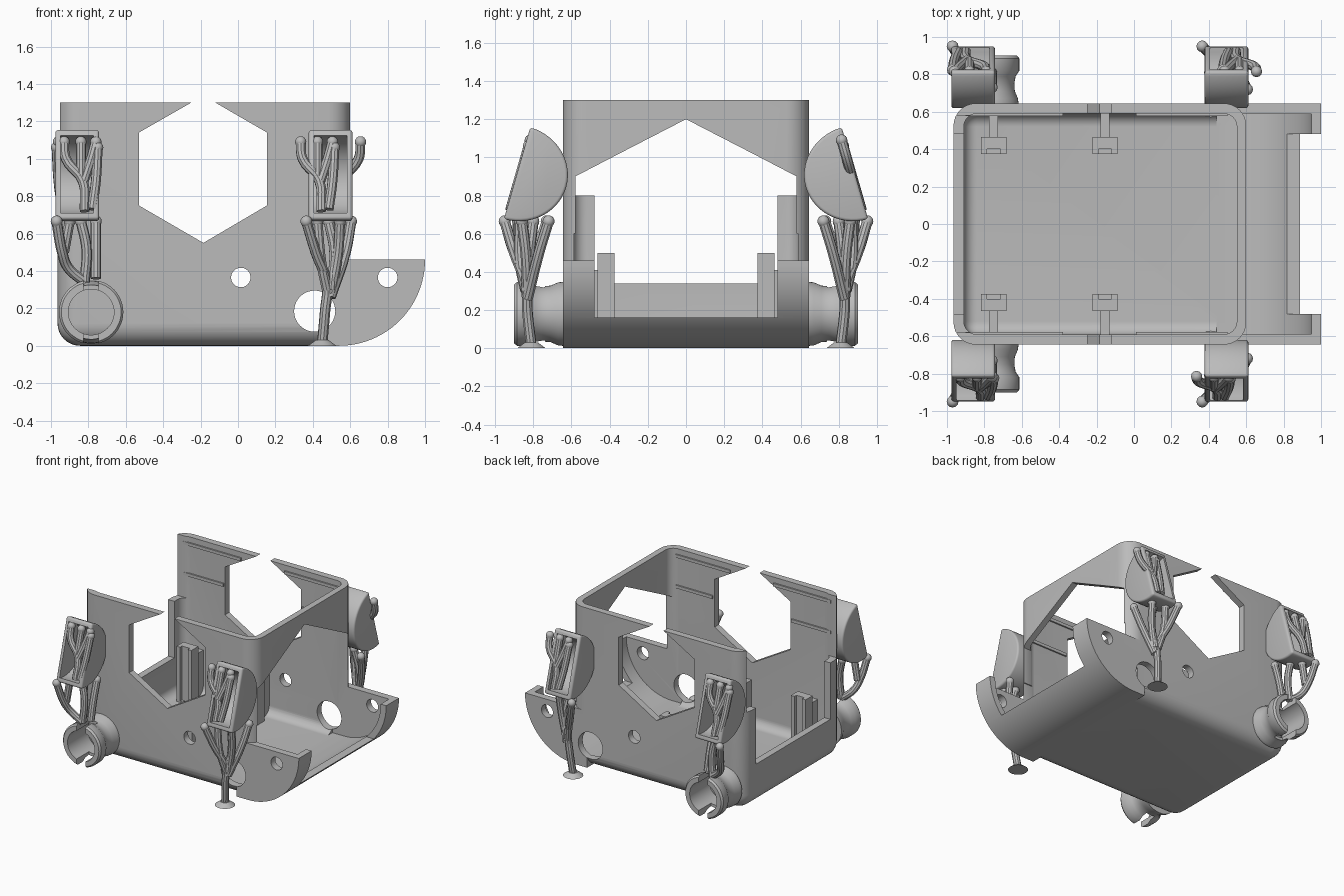
import bpy, bmesh
from math import sin, cos, pi, radians
from mathutils import Vector

old = bpy.data.objects.get("Cube")
if old:
    bpy.data.objects.remove(old, do_unlink=True)

grey = bpy.data.materials.new("plain grey")
grey.use_nodes = True
grey.diffuse_color = (0.5, 0.5, 0.5, 1)
grey.node_tree.nodes["Principled BSDF"].inputs["Base Color"].default_value = (0.5, 0.5, 0.5, 1)


def finish(name, bm):
    bmesh.ops.recalc_face_normals(bm, faces=bm.faces)
    mesh = bpy.data.meshes.new(name)
    bm.to_mesh(mesh)
    bm.free()
    ob = bpy.data.objects.new(name, mesh)
    bpy.context.collection.objects.link(ob)
    mesh.materials.append(grey)
    return ob


def activate(ob):
    bpy.ops.object.select_all(action='DESELECT')
    ob.select_set(True)
    bpy.context.view_layer.objects.active = ob


def smooth(ob):
    activate(ob)
    bpy.ops.object.shade_smooth_by_angle(angle=radians(35))


def prism(name, pts, axis, a, b, bevel=0):
    """Extrude a flat outline along an axis from a to b."""
    place = {'x': lambda u, v: (a, u, v), 'y': lambda u, v: (u, a, v)}[axis]
    shift = Vector((b - a, 0, 0)) if axis == 'x' else Vector((0, b - a, 0))
    bm = bmesh.new()
    face = bm.faces.new([bm.verts.new(place(u, v)) for u, v in pts])
    ext = bmesh.ops.extrude_face_region(bm, geom=[face])
    bmesh.ops.translate(bm, vec=shift, verts=[g for g in ext['geom'] if isinstance(g, bmesh.types.BMVert)])
    bmesh.ops.recalc_face_normals(bm, faces=bm.faces)
    if bevel:
        sharp = [e for e in bm.edges if e.calc_face_angle(0) > radians(40)]
        bmesh.ops.bevel(bm, geom=sharp, offset=bevel, segments=3, profile=0.5, affect='EDGES')
    return finish(name, bm)


def box(name, x, y, z, radius=0):
    """Box from ranges; radius rounds the upright and the bottom edges."""
    bm = bmesh.new()
    bmesh.ops.create_cube(bm, size=1)
    for v in bm.verts:
        v.co = [r[0] if c < 0 else r[1] for c, r in zip(v.co, (x, y, z))]
    if radius:
        edges = [e for e in bm.edges if min(v.co.z for v in e.verts) == min(w.co.z for w in bm.verts)]
        bmesh.ops.bevel(bm, geom=edges, offset=radius, segments=8, profile=0.5, affect='EDGES')
    return finish(name, bm)


def combine(target, tool, operation='DIFFERENCE'):
    mod = target.modifiers.new("combine", 'BOOLEAN')
    mod.operation, mod.solver, mod.object = operation, 'EXACT', tool
    activate(target)
    bpy.ops.object.modifier_apply(modifier=mod.name)
    bpy.data.objects.remove(tool, do_unlink=True)


def circle(cx, cz, r, n=40):
    return [(cx + r * cos(2 * pi * i / n), cz + r * sin(2 * pi * i / n)) for i in range(n)]


def tray_outline(r, top):
    """Quarter-round nose outline."""
    arc = [(0.54 + r * sin(pi / 2 * i / 24), 0.46 - r * cos(pi / 2 * i / 24)) for i in range(25)]
    return [(0.44, 0.46 - r)] + arc + [(0.54 + r, top), (0.44, top)]


# Shell: rounded box joined to a quarter-round nose, then hollowed
shell = box("enclosure_shell", (-0.965, 0.6), (-0.645, 0.645), (0, 1.3), 0.12)
combine(shell, prism("nose", tray_outline(0.46, 0.46)[:-2] + [(0.44, 0.46)], 'y', -0.645, 0.645), 'UNION')
combine(shell, box("cavity", (-0.91, 0.55), (-0.59, 0.59), (0.05, 2), 0.07))
combine(shell, prism("nose_cavity", tray_outline(0.41, 0.6), 'y', -0.588, 0.588))

# End openings
combine(shell, prism("gable_opening", [(-0.58, 0.07), (-0.58, 0.9), (-0.33, 1.03), (0, 1.2), (0.33, 1.03),
                                       (0.58, 0.9), (0.58, 0.07)], 'x', 0.47, 0.61))
combine(shell, box("nose_opening", (0.61, 1.2), (-0.48, 0.48), (0.16, 0.7)))
combine(shell, prism("end_opening", [(-0.48, 0.34), (0.48, 0.34), (0.48, 0.8), (0.58, 0.8), (0.58, 2),
                                     (-0.58, 2), (-0.58, 0.8), (-0.48, 0.8)], 'x', -1.2, -0.86))

# Hexagon windows open at the top, and round holes, through both side walls
hexagon = [(-0.53, 0.75), (-0.185, 0.55), (0.155, 0.75), (0.155, 1.14), (-0.185, 1.337), (-0.53, 1.14)]
combine(shell, prism("hexagon_cut", hexagon, 'y', -1, 1))
for cx, cz, r in [(0.015, 0.365, 0.052), (0.8, 0.365, 0.052), (0.41, 0.185, 0.11)]:
    combine(shell, prism("hole_cut", circle(cx, cz, r), 'y', -1, 1))
smooth(shell)


def tube(name, pts, r):
    """Round tube through points, with a bead on its first end."""
    curve = bpy.data.curves.new(name, 'CURVE')
    curve.dimensions = '3D'
    curve.bevel_depth, curve.bevel_resolution, curve.use_fill_caps = r, 3, True
    curve.resolution_u = 5
    sp = curve.splines.new('BEZIER')
    sp.bezier_points.add(len(pts) - 1)
    for bp, p in zip(sp.bezier_points, pts):
        bp.co = p
        bp.handle_left_type = bp.handle_right_type = 'AUTO'
    ob = bpy.data.objects.new(name, curve)
    bpy.context.collection.objects.link(ob)
    curve.materials.append(grey)
    activate(ob)
    bpy.ops.object.convert(target='MESH')
    smooth(bpy.context.object)
    bm = bmesh.new()
    bmesh.ops.create_uvsphere(bm, u_segments=12, v_segments=8, radius=r * 1.12)
    bmesh.ops.translate(bm, vec=Vector(pts[0]), verts=bm.verts)
    smooth(finish(name + "_bead", bm))


def half_disc(r, side, mouth=0):
    """Tilted half-disc outline in y and z; mouth extends it past the open face."""
    c, e, n = Vector((0.885, 0.917)), Vector((-0.276, 0.961)), Vector((-0.961, -0.276))
    pts = [c + e * r * sin(t) + n * r * 1.07 * cos(t) for t in [pi * (i / 28 - 0.5) for i in range(29)]]
    if mouth:
        pts += [c + e * r - n * mouth, c - e * r - n * mouth]
    return [(p.x * side, p.y) for p in pts]


# Branch paths: offset from the pod centre, distance outwards, height
pod_paths = [[(-0.07, 1.09), (-0.06, 1.0), (0.03, 0.88), (0.04, 0.72)], [(0.02, 1.09), (0.02, 0.9)],
             [(0.1, 1.09), (0.075, 1.0), (0.035, 0.88)], [(0.11, 1.06), (0.1, 0.88), (0.08, 0.73)]]
clip_arm = [[(-0.11, 0.95, 0.665), (-0.08, 0.9, 0.5), (-0.05, 0.86, 0.42), (0.04, 0.83, 0.34)],
            [(-0.04, 0.88, 0.665), (-0.07, 0.88, 0.5)],
            [(0.02, 0.81, 0.665), (0.05, 0.82, 0.52), (0.04, 0.83, 0.34)],
            [(0.1, 0.73, 0.665), (0.1, 0.78, 0.5), (0.1, 0.81, 0.36)]]
foot_arm = [[(-0.13, 0.95, 0.665), (-0.08, 0.9, 0.5), (-0.02, 0.84, 0.33), (-0.03, 0.83, 0.18), (-0.045, 0.81, 0.01)],
            [(-0.07, 0.87, 0.665), (-0.05, 0.87, 0.45), (-0.02, 0.84, 0.3)],
            [(-0.01, 0.8, 0.665), (0.02, 0.82, 0.5), (0.0, 0.84, 0.3)],
            [(0.05, 0.86, 0.665), (0.04, 0.84, 0.5), (0.0, 0.83, 0.28)],
            [(0.11, 0.72, 0.665), (0.08, 0.77, 0.5), (0.0, 0.83, 0.26)]]

for side, word in ((-1, "front"), (1, "back")):
    for cx, shift, end in ((-0.86, 0, "right"), (0.495, -0.09, "left")):
        tag = word + "_" + end
        # Half-disc pod with an open outer face
        pod = prism(tag + "_pod", half_disc(0.25, side), 'x', cx - 0.117, cx + 0.117, 0.015)
        combine(pod, prism("pod_cavity", half_disc(0.215, side, 0.1), 'x', cx - 0.088, cx + 0.088))
        smooth(pod)
        # Branches inside the pod, lying along its open face
        for path in pod_paths:
            tube(tag + "_pod_branch", [(cx - side * (d + shift), side * (0.865 - 0.287 * (z - 0.917)), z)
                                       for d, z in path], 0.027)
        # Branching arm under the pod
        for path in (clip_arm if end == "right" else foot_arm):
            tube(tag + "_arm", [(cx + d, side * y, z) for d, y, z in path], 0.028)

    # Flared foot
    bm = bmesh.new()
    bmesh.ops.create_cone(bm, cap_ends=True, segments=32, radius1=0.075, radius2=0.035, depth=0.03)
    bmesh.ops.translate(bm, vec=(0.45, side * 0.81, 0.015), verts=bm.verts)
    smooth(finish(word + "_foot", bm))

    # Slotted spool clip
    profile = [(0.122, 0.64), (0.168, 0.64), (0.165, 0.67), (0.148, 0.71), (0.145, 0.75), (0.152, 0.79),
               (0.172, 0.82), (0.172, 0.885), (0.16, 0.9), (0.122, 0.9)]
    bm = bmesh.new()
    verts = [bm.verts.new((-0.785 + r, side * y, 0.18)) for r, y in profile]
    edges = [bm.edges.new((verts[i - 1], verts[i])) for i in range(len(verts))]
    bmesh.ops.spin(bm, geom=verts + edges, cent=(-0.785, 0, 0.18), axis=(0, 1, 0), angle=2 * pi, steps=48)
    bmesh.ops.remove_doubles(bm, verts=bm.verts, dist=0.0005)
    clip = finish(word + "_clip", bm)
    y_range = sorted((side * 0.74, side))
    combine(clip, box("clip_slot", (-0.825, -0.745), y_range, (-0.1, 0.5)))
    smooth(clip)

    # Notched board posts with ribs to the wall
    for px in (-0.75, -0.155):
        post = box(word + "_post", (px - 0.067, px + 0.067), sorted((side * 0.375, side * 0.465)), (0.04, 0.5))
        combine(post, box("post_notch", (px - 0.035, px + 0.035), sorted((side * 0.3, side * 0.4)), (0.06, 1)))
        box(word + "_post_rib", (px - 0.024, px + 0.024), sorted((side * 0.46, side * 0.6)), (0.04, 0.41))

    # Raised rails on the inner wall faces
    for x0, x1, z in ((-0.9, -0.54, 0.98), (0.17, 0.5, 0.98), (-0.9, -0.38, 1.23), (0.01, 0.5, 1.23)):
        box(word + "_rail", (x0, x1), sorted((side * 0.578, side * 0.6)), (z, z + 0.025))
